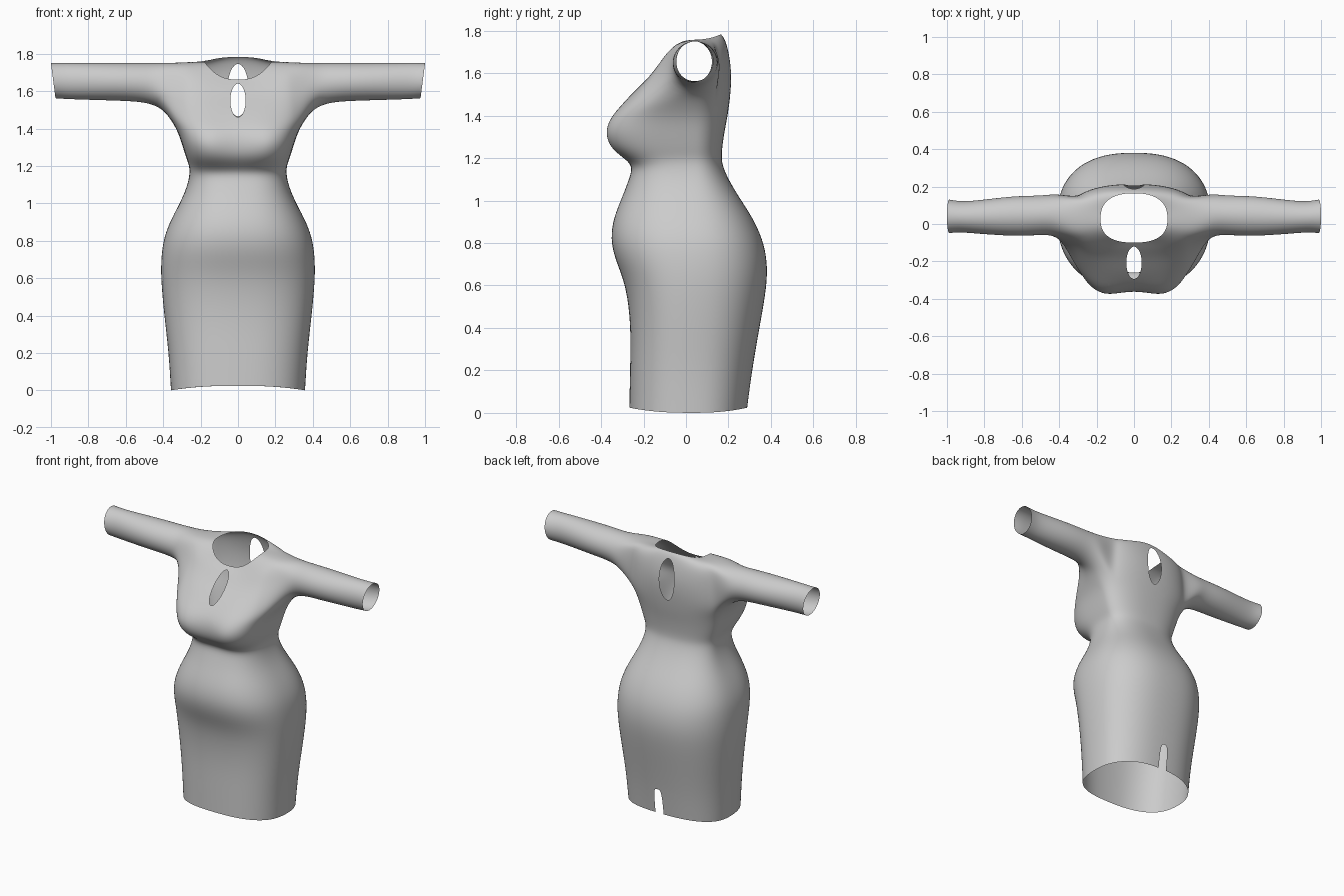
import bpy, bmesh
from math import sin, cos, pi, exp, copysign
from mathutils import Vector

cube = bpy.data.objects.get("Cube")
if cube:
    bpy.data.objects.remove(cube)

COLS = 32      # columns around the body
HALF = 3       # columns on each side of the arm centre line
YC = 0.03      # depth of the side seam
BUST = 1.32    # height of the bust

# Level rings from hem to chest: height, half width, front y, back y
LOWER = [
    (0, .36, -.268, .29),
    (.2, .372, -.265, .312),
    (.4, .396, -.26, .347),
    (.6, .415, -.282, .384),
    (.72, .412, -.335, .384),
    (.82, .398, -.358, .362),
    (.92, .357, -.343, .315),
    (1.02, .302, -.3, .248),
    (1.1, .27, -.27, .2),
    (1.165, .258, -.252, .172),
    (1.205, .263, -.31, .168),
    (1.25, .28, -.372, .171),
    (BUST, .302, -.398, .181),
    (1.39, .325, -.37, .195),
]

# Sloping rings from underarm to neckline: front, side and back height, then as above
UPPER = [
    (1.45, 1.46, 1.47, .368, -.31, .207),
    (1.51, 1.56, 1.55, .365, -.25, .215),
    (1.57, 1.66, 1.63, .355, -.185, .214),
    (1.62, 1.752, 1.71, .34, -.14, .2),
    (1.645, 1.756, 1.765, .24, -.115, .182),
    (1.66, 1.757, 1.783, .18, -.1, .165),
]
ARM_LOW = len(LOWER)
ARM_TOP = ARM_LOW + 3

# Sleeve rings: x, front y, back y, bottom z
SLEEVE_TOP = 1.752
SLEEVE = [
    (.42, -.06, .165, 1.505),
    (.5, -.06, .152, 1.54),
    (.64, -.068, .153, 1.547),
    (.85, -.052, .125, 1.553),
    (.93, -.045, .122, 1.556),
    (.988, -.05, .132, 1.56),
]


def power(v, n):
    return copysign(abs(v) ** (2 / n), v) if abs(v) > 1e-6 else 0


def body_ring(bm, zf, zs, zb, w, front, back):
    # Rounded-square outline, squarer and with a centre dip near the bust
    verts = []
    for j in range(COLS):
        a = 2 * pi * j / COLS
        s = sin(a)
        if s < 0:
            n = 2.5 + exp(-((zf - BUST) / .2) ** 2)
            depth, z_mid = YC - front, zf
        else:
            n, depth, z_mid = 2.4, back - YC, zb
        x = w * power(cos(a), n)
        y = YC + depth * power(s, n)
        if s < 0:
            y += .04 * exp(-((zf - BUST) / .1) ** 2) * max(0, 1 - abs(x) / .18) ** 1.5
        verts.append(bm.verts.new((x, y, zs + (z_mid - zs) * s * s)))
    return verts


def bridge(bm, low, high, skip=()):
    n = len(low)
    for j in range(n):
        if j not in skip:
            k = (j + 1) % n
            bm.faces.new((low[j], low[k], high[k], high[j]))


def add_sleeve(bm, rings, centre, side):
    # Walk round the armhole, then loft rings out to the cuff
    cols = [(centre + d) % COLS for d in range(-HALF, HALF + 1)]
    rows = range(ARM_LOW + 1, ARM_TOP)
    loop = [rings[ARM_LOW][j] for j in cols]
    loop += [rings[r][cols[-1]] for r in rows]
    loop += [rings[ARM_TOP][j] for j in reversed(cols)]
    loop += [rings[r][cols[0]] for r in reversed(rows)]
    for x, front, back, low in SLEEVE:
        ring = []
        for i in range(len(loop)):
            p = 2 * pi * (i - HALF) / len(loop)
            ring.append(bm.verts.new((
                side * (x - .0125 * cos(p)),
                (front + back) / 2 + side * (back - front) / 2 * sin(p),
                (low + SLEEVE_TOP) / 2 - (SLEEVE_TOP - low) / 2 * cos(p))))
        bridge(bm, loop, ring)
        loop = ring


def cut_hole(bm, z, rx, rz, side, n=2, steps=28):
    # Slice a rounded convex outline out of the front (-1) or back (1)
    pts = []
    for i in range(steps):
        a = 2 * pi * (i + .5) / steps
        pts.append(Vector((rx * power(cos(a), n), 0, z + rz * power(sin(a), n))))
    inside = []
    for f in bm.faces:
        c = f.calc_center_median()
        if c.y * side > .04 and abs(c.x) < rx + .1 and abs(c.z - z) < rz + .1:
            inside.append(f)
    for i, p in enumerate(pts):
        d = pts[(i + 1) % steps] - p
        normal = Vector((d.z, 0, -d.x)).normalized()
        geom = set(inside)
        for f in inside:
            geom.update(f.verts)
            geom.update(f.edges)
        res = bmesh.ops.bisect_plane(bm, geom=list(geom), dist=1e-6,
                                     plane_co=p, plane_no=normal)
        faces = {g for g in res["geom"] if isinstance(g, bmesh.types.BMFace)}
        faces.update(f for f in inside if f.is_valid)
        inside = [f for f in faces if (f.calc_center_median() - p).dot(normal) < 0]
    bmesh.ops.delete(bm, geom=inside, context='FACES')


# Dress cage, with the hem raised at front and back
bm = bmesh.new()
rings = []
for z, *shape in LOWER:
    mid = max(z, .025)
    rings.append(body_ring(bm, mid, z, mid, *shape))
rings += [body_ring(bm, *ring) for ring in UPPER]
armholes = {(c + d) % COLS for c in (0, COLS // 2) for d in range(-HALF, HALF)}
for i in range(len(rings) - 1):
    bridge(bm, rings[i], rings[i + 1], armholes if ARM_LOW <= i < ARM_TOP else ())
add_sleeve(bm, rings, 0, 1)
add_sleeve(bm, rings, COLS // 2, -1)
bmesh.ops.recalc_face_normals(bm, faces=bm.faces[:])
mesh = bpy.data.meshes.new("dress")
bm.to_mesh(mesh)
bm.free()
dress = bpy.data.objects.new("dress", mesh)
bpy.context.collection.objects.link(dress)
bpy.context.view_layer.objects.active = dress
dress.select_set(True)
smooth = dress.modifiers.new("smooth_cloth", 'SUBSURF')
smooth.levels = smooth.render_levels = 2
bpy.ops.object.modifier_apply(modifier=smooth.name)

# Front keyhole, back keyhole and rear hem slit
bm = bmesh.new()
bm.from_mesh(dress.data)
cut_hole(bm, 1.55, .041, .09, -1)
cut_hole(bm, 1.605, .057, .14, 1)
cut_hole(bm, 0, .031, .2, 1, n=4)
bm.to_mesh(dress.data)
bm.free()

# Grey cloth
cloth = bpy.data.materials.new("grey_cloth")
cloth.use_nodes = True
grey = (.6, .6, .6, 1)
cloth.diffuse_color = grey
cloth.node_tree.nodes["Principled BSDF"].inputs["Base Color"].default_value = grey
dress.data.materials.append(cloth)
bpy.ops.object.shade_smooth()
